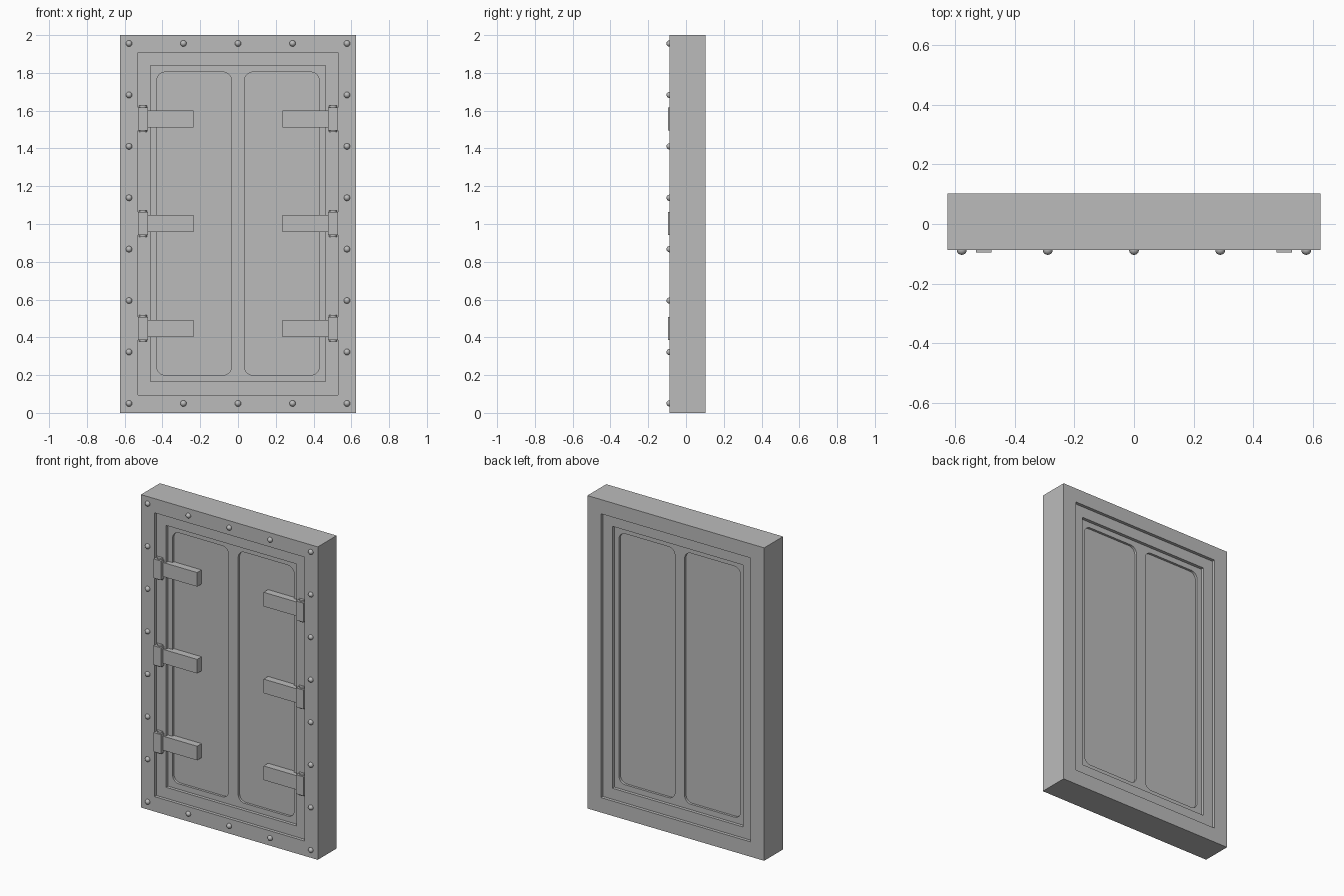
import bpy
import bmesh
from math import cos, sin, pi, radians
from mathutils import Matrix

cube = bpy.data.objects.get("Cube")
if cube:
    bpy.data.objects.remove(cube, do_unlink=True)

FRONT, BACK, MID_Z = -0.087, 0.103, 1.002
MID_Y = (FRONT + BACK) / 2

steel = bpy.data.materials.new("plain grey steel")
steel.use_nodes = True
GREY = (0.5, 0.5, 0.5, 1)
steel.diffuse_color = GREY
steel.node_tree.nodes["Principled BSDF"].inputs["Base Color"].default_value = GREY


def rect(x0, x1, z0, z1, r=0.0):
    """Outline of a rectangle, with optional rounded corners."""
    if r == 0:
        return [(x0, z0), (x1, z0), (x1, z1), (x0, z1)]
    pts = []
    corners = [(x1 - r, z1 - r), (x0 + r, z1 - r), (x0 + r, z0 + r), (x1 - r, z0 + r)]
    for i, (cx, cz) in enumerate(corners):
        for k in range(9):
            a = (i + k / 8) * pi / 2
            pts.append((cx + r * cos(a), cz + r * sin(a)))
    return pts


def plate(name, loops, depth):
    """Upright plate with holes, recessed by depth from both frame faces."""
    curve = bpy.data.curves.new(name, "CURVE")
    curve.dimensions = "2D"
    curve.fill_mode = "BOTH"
    curve.extrude = (BACK - FRONT) / 2 - depth
    for pts in loops:
        spline = curve.splines.new("POLY")
        spline.points.add(len(pts) - 1)
        for p, (x, z) in zip(spline.points, pts):
            p.co = (x, z, 0, 1)
        spline.use_cyclic_u = True
    obj = bpy.data.objects.new(name, curve)
    bpy.context.collection.objects.link(obj)
    obj.location = (0, MID_Y, 0)
    obj.rotation_euler = (radians(90), 0, 0)
    bpy.ops.object.select_all(action="DESELECT")
    obj.select_set(True)
    bpy.context.view_layer.objects.active = obj
    bpy.ops.object.convert(target="MESH")
    obj = bpy.context.object
    obj.data.materials.clear()
    obj.data.materials.append(steel)
    bpy.ops.object.shade_smooth_by_angle(angle=radians(30))
    return obj


def finish(name, bm, smooth=False):
    mesh = bpy.data.meshes.new(name)
    bm.to_mesh(mesh)
    bm.free()
    mesh.materials.append(steel)
    obj = bpy.data.objects.new(name, mesh)
    bpy.context.collection.objects.link(obj)
    if smooth:
        bpy.ops.object.select_all(action="DESELECT")
        obj.select_set(True)
        bpy.context.view_layer.objects.active = obj
        bpy.ops.object.shade_smooth_by_angle(angle=radians(40))
    return obj


def box(name, x0, x1, y0, y1, z0, z1):
    bm = bmesh.new()
    centre = Matrix.Translation(((x0 + x1) / 2, (y0 + y1) / 2, (z0 + z1) / 2))
    size = Matrix.Diagonal((x1 - x0, y1 - y0, z1 - z0, 1))
    bmesh.ops.create_cube(bm, size=1, matrix=centre @ size)
    return finish(name, bm)


def centred(hx, hz):
    return rect(-hx, hx, MID_Z - hz, MID_Z + hz)


# Frame, stepped rim, door leaf with two rounded windows, and the recessed panel
opening, rim_inner = centred(0.53, 0.907), centred(0.462, 0.837)
windows = [rect(*xs, MID_Z - 0.802, MID_Z + 0.802, 0.045)
           for xs in ((-0.43, -0.034), (0.034, 0.43))]
plate("frame", [rect(-0.625, 0.625, 0, 2), opening], 0)
plate("door_rim", [opening, rim_inner], 0.02)
plate("door_leaf", [rim_inner] + windows, 0.04)
plate("door_panel", [rim_inner], 0.055)

# Hinges: strap arm, knuckle and pin, three on each side
for side, label in ((-1, "right"), (1, "left")):
    for i in range(3):
        z = MID_Z + (i - 1) * 0.555
        tag = f"{label}_{i + 1}"
        xa, xb = sorted((side * 0.235, side * 0.485))
        box(f"hinge_arm_{tag}", xa, xb, -0.077, -0.025, z - 0.045, z + 0.045)
        xa, xb = sorted((side * 0.477, side * 0.529))
        box(f"hinge_knuckle_{tag}", xa, xb, -0.096, -0.04, z - 0.061, z + 0.061)
        bm = bmesh.new()
        bmesh.ops.create_cone(
            bm, cap_ends=True, segments=24, radius1=0.021, radius2=0.021, depth=0.14,
            matrix=Matrix.Translation((side * 0.503, -0.065, z)))
        finish(f"hinge_pin_{tag}", bm, smooth=True)

# Domed rivets around the front of the frame
spots = [(side * 0.577, 0.05 + 0.2722 * i) for side in (-1, 1) for i in range(8)]
spots += [(x, z) for x in (-0.289, 0, 0.289) for z in (0.05, 1.956)]
for n, (x, z) in enumerate(spots):
    bm = bmesh.new()
    bmesh.ops.create_uvsphere(
        bm, u_segments=16, v_segments=10, radius=0.0165,
        matrix=Matrix.Translation((x, FRONT, z)) @ Matrix.Rotation(pi / 2, 4, "X"))
    finish(f"rivet_{n + 1}", bm, smooth=True)
